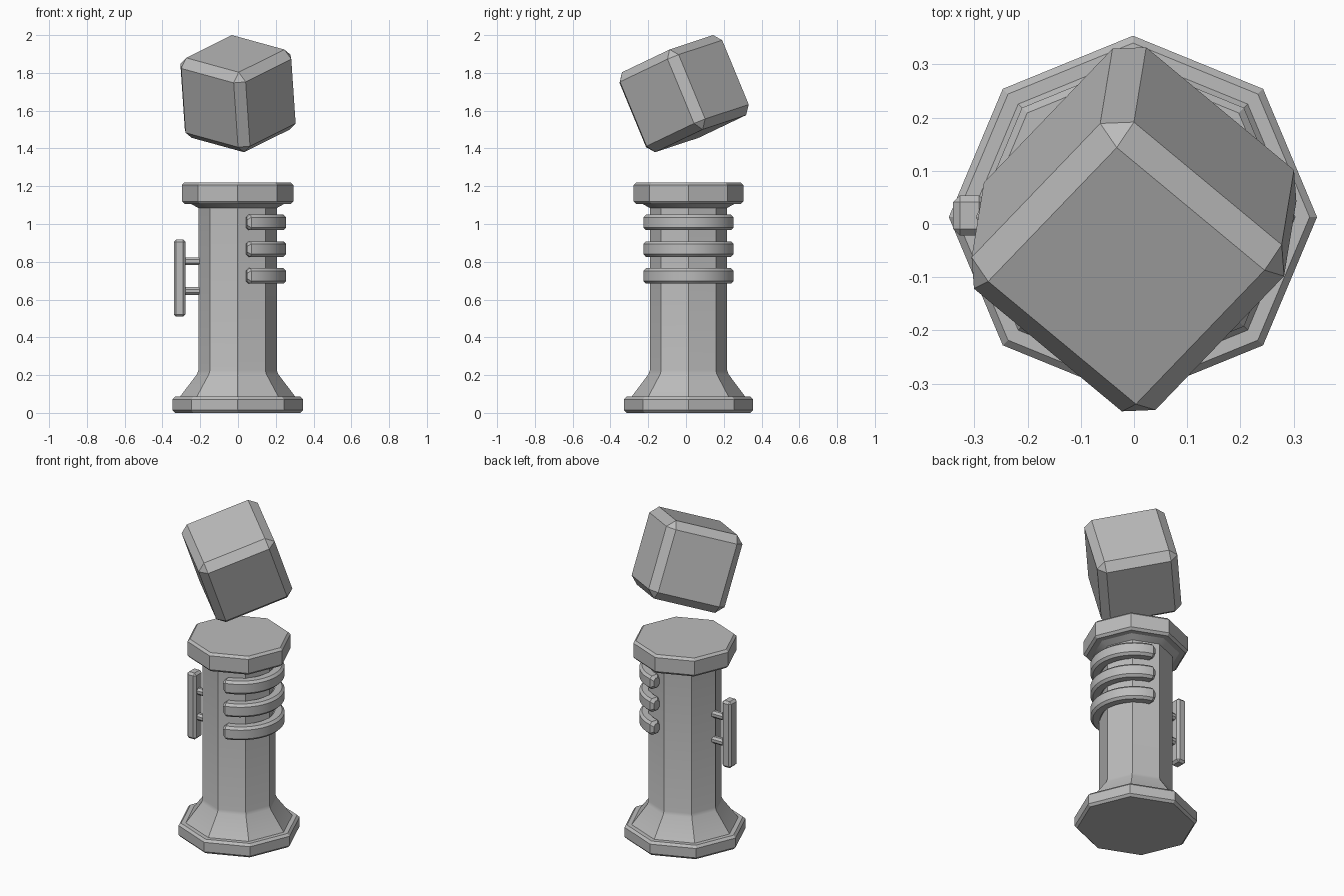
import bpy, bmesh, math
from mathutils import Vector, Matrix

cube = bpy.data.objects.get("Cube")
if cube:
    bpy.data.objects.remove(cube, do_unlink=True)

AXIS = Vector((-0.002, 0.013, 0))   # centre line of the pedestal

grey = bpy.data.materials.new("stone grey")
grey.use_nodes = True
GREY = (0.5, 0.5, 0.5, 1)
grey.diffuse_color = GREY
grey.node_tree.nodes["Principled BSDF"].inputs["Base Color"].default_value = GREY


def finish(name, bm, smooth=False):
    """Turn a bmesh into a named, coloured object."""
    bmesh.ops.recalc_face_normals(bm, faces=bm.faces)
    mesh = bpy.data.meshes.new(name)
    bm.to_mesh(mesh)
    bm.free()
    mesh.materials.append(grey)
    obj = bpy.data.objects.new(name, mesh)
    bpy.context.collection.objects.link(obj)
    if smooth:
        bpy.ops.object.select_all(action='DESELECT')
        obj.select_set(True)
        bpy.context.view_layer.objects.active = obj
        bpy.ops.object.shade_smooth_by_angle(angle=math.radians(30))
    return obj


def skin(name, rings, smooth=False):
    """Bridge a list of equal point rings and cap both ends."""
    bm = bmesh.new()
    loops = [[bm.verts.new(p) for p in ring] for ring in rings]
    for a, b in zip(loops, loops[1:]):
        for i in range(len(a)):
            j = (i + 1) % len(a)
            bm.faces.new((a[i], a[j], b[j], b[i]))
    bm.faces.new(loops[0])
    bm.faces.new(loops[-1])
    return finish(name, bm, smooth)


def octagon(r, z):
    turn = math.pi / 4
    return [AXIS + Vector((r * math.cos(i * turn), r * 0.985 * math.sin(i * turn), z))
            for i in range(8)]


def lathe(name, profile, smooth=False):
    return skin(name, [octagon(r, z) for r, z in profile], smooth)


def bevelled_box(name, size, width, matrix):
    bm = bmesh.new()
    bmesh.ops.create_cube(bm, size=1, matrix=Matrix.Diagonal((*size, 1)))
    bmesh.ops.bevel(bm, geom=bm.edges[:], offset=width, segments=1,
                    profile=0.5, affect='EDGES')
    bm.transform(matrix)
    return finish(name, bm)


# Pedestal: foot, flared column, cap
lathe("foot", [(0.332, 0), (0.346, 0.014), (0.346, 0.072), (0.332, 0.086)])
lathe("column", [(0.305, 0.08), (0.305, 0.086), (0.215, 0.205), (0.208, 0.225),
                 (0.208, 1.085), (0.250, 1.108)], smooth=True)
lathe("cap", [(0.281, 1.106), (0.295, 1.12), (0.295, 1.206), (0.281, 1.22)])


# Three half rings wrapped around the +x side
def ring_section(angle, shrink):
    half_w, half_h, cut = 0.034 - shrink, 0.041 - shrink, 0.014
    corners = [(half_w, half_h - cut), (half_w - cut, half_h)]
    corners += [(-x, z) for x, z in reversed(corners)]
    corners += [(-x, -z) for x, z in corners]
    out = Vector((math.cos(angle), math.sin(angle), 0))
    return [AXIS + out * (0.213 + x) + Vector((0.012 - 0.002, 0, z)) for x, z in corners]


SPAN, STEPS = math.radians(80), 24
for n, height in enumerate((1.008, 0.867, 0.725)):
    angles = [-SPAN + 0.08 + (2 * SPAN - 0.16) * i / STEPS for i in range(STEPS + 1)]
    sections = [ring_section(-SPAN, 0.012)]
    sections += [ring_section(a, 0) for a in angles]
    sections += [ring_section(SPAN, 0.012)]
    ring = skin(f"half_ring_{n + 1}", sections, smooth=True)
    ring.location.z = height

# Upright handle with two struts on the -x side
bevelled_box("handle_grip", (0.062, 0.076, 0.41), 0.013,
             Matrix.Translation((-0.309, 0.016, 0.714)))
for n, height in enumerate((0.803, 0.645)):
    bm = bmesh.new()
    bmesh.ops.create_cone(bm, cap_ends=True, segments=8, radius1=0.022, radius2=0.022,
                          depth=0.13)
    bm.transform(Matrix.Translation((-0.235, 0.016, height))
                 @ Matrix.Rotation(math.pi / 2, 4, 'Y') @ Matrix.Rotation(math.pi / 8, 4, 'Z'))
    finish(f"handle_strut_{n + 1}", bm)

# Tilted chamfered block floating above the cap
side_a = Vector((-0.655, -0.682, -0.326)).normalized()
side_b = Vector((0.753, -0.625, -0.207)).normalized()
up = side_a.cross(side_b).normalized()
tilt = Matrix((side_a, side_b, up)).transposed().to_4x4()
bevelled_box("floating_block", (0.459,) * 3, 0.045,
             Matrix.Translation((0, -0.01, 1.69)) @ tilt)
